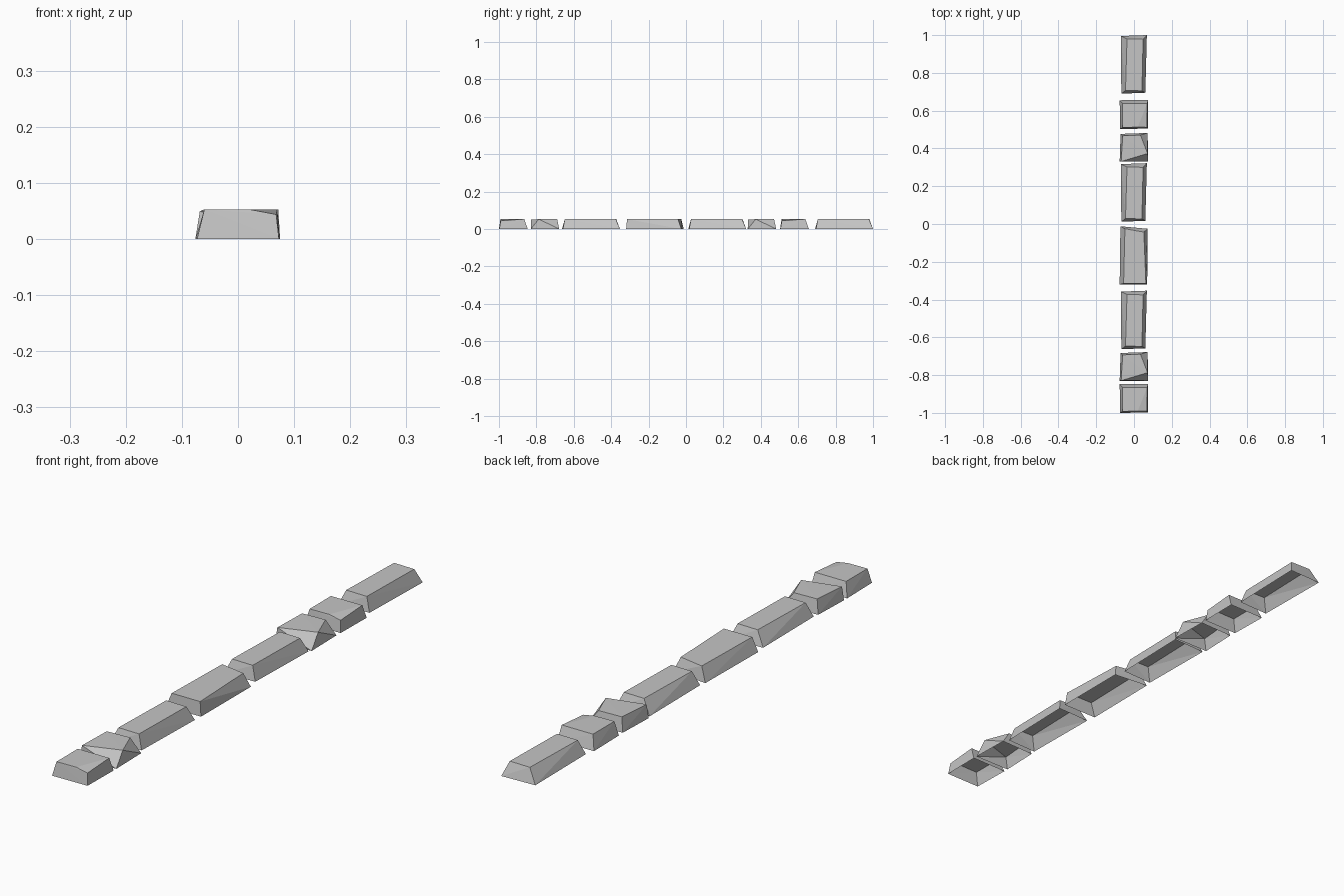
import bpy, bmesh

cube = bpy.data.objects.get("Cube")
if cube:
    bpy.data.objects.remove(cube, do_unlink=True)

stone_grey = bpy.data.materials.new("stone_grey")
stone_grey.use_nodes = True
colour = (0.56, 0.56, 0.56, 1)
stone_grey.diffuse_color = colour
stone_grey.node_tree.nodes["Principled BSDF"].inputs["Base Color"].default_value = colour

H = 0.053  # stone height


def stone_mesh(name, base, top):
    """Rough-cut block: hull of a ground outline and a top outline, open underneath."""
    bm = bmesh.new()
    for x, y in base:
        bm.verts.new((x, y, 0))
    for x, y, z in top:
        bm.verts.new((x, y, z))
    bmesh.ops.convex_hull(bm, input=bm.verts[:])
    bmesh.ops.dissolve_limit(bm, angle_limit=0.01, verts=bm.verts[:], edges=bm.edges[:])
    bmesh.ops.recalc_face_normals(bm, faces=bm.faces[:])
    underside = [f for f in bm.faces if all(v.co.z < 0.001 for v in f.verts)]
    bmesh.ops.delete(bm, geom=underside, context="FACES_ONLY")
    mesh = bpy.data.meshes.new(name)
    bm.to_mesh(mesh)
    bm.free()
    mesh.materials.append(stone_grey)
    return mesh


# Outlines run front right, front left, back left, back right of each stone's centre
long_stone = stone_mesh(
    "long_stone",
    [(-0.067, -0.155), (0.06, -0.15), (0.068, 0.155), (-0.07, 0.15)],
    [(-0.045, -0.138, H), (0.042, -0.14, H), (0.048, 0.133, H), (-0.037, 0.135, H)])

wide_stone = stone_mesh(
    "wide_stone",
    [(-0.076, -0.155), (0.07, -0.155), (0.071, 0.14), (-0.072, 0.153)],
    [(-0.055, -0.15, H), (0.063, -0.15, H), (0.052, 0.122, H), (-0.048, 0.14, H)])

# Short stone with one worn front corner
short_stone = stone_mesh(
    "short_stone",
    [(-0.073, -0.077), (0.073, -0.075), (0.075, 0.077), (-0.076, 0.075)],
    [(-0.06, -0.069, H), (0.02, -0.067, H), (0.068, -0.068, 0.044),
     (0.07, 0.058, H), (-0.06, 0.058, H)])

# Short stone with a slanted, split front face
split_stone = stone_mesh(
    "split_stone",
    [(-0.076, -0.075), (0.075, -0.075), (0.072, 0.077), (-0.071, 0.072)],
    [(-0.068, -0.074, 0.05), (0.072, -0.032, H), (0.034, 0.066, H), (-0.06, 0.062, H)])

# Row of stones from front to back
row = [(short_stone, -0.923), (split_stone, -0.755), (long_stone, -0.508),
       (wide_stone, -0.165), (long_stone, 0.167), (split_stone, 0.405),
       (short_stone, 0.58), (long_stone, 0.845)]
for i, (mesh, y) in enumerate(row, 1):
    stone = bpy.data.objects.new(f"{mesh.name}_{i}", mesh)
    stone.location.y = y
    bpy.context.collection.objects.link(stone)
